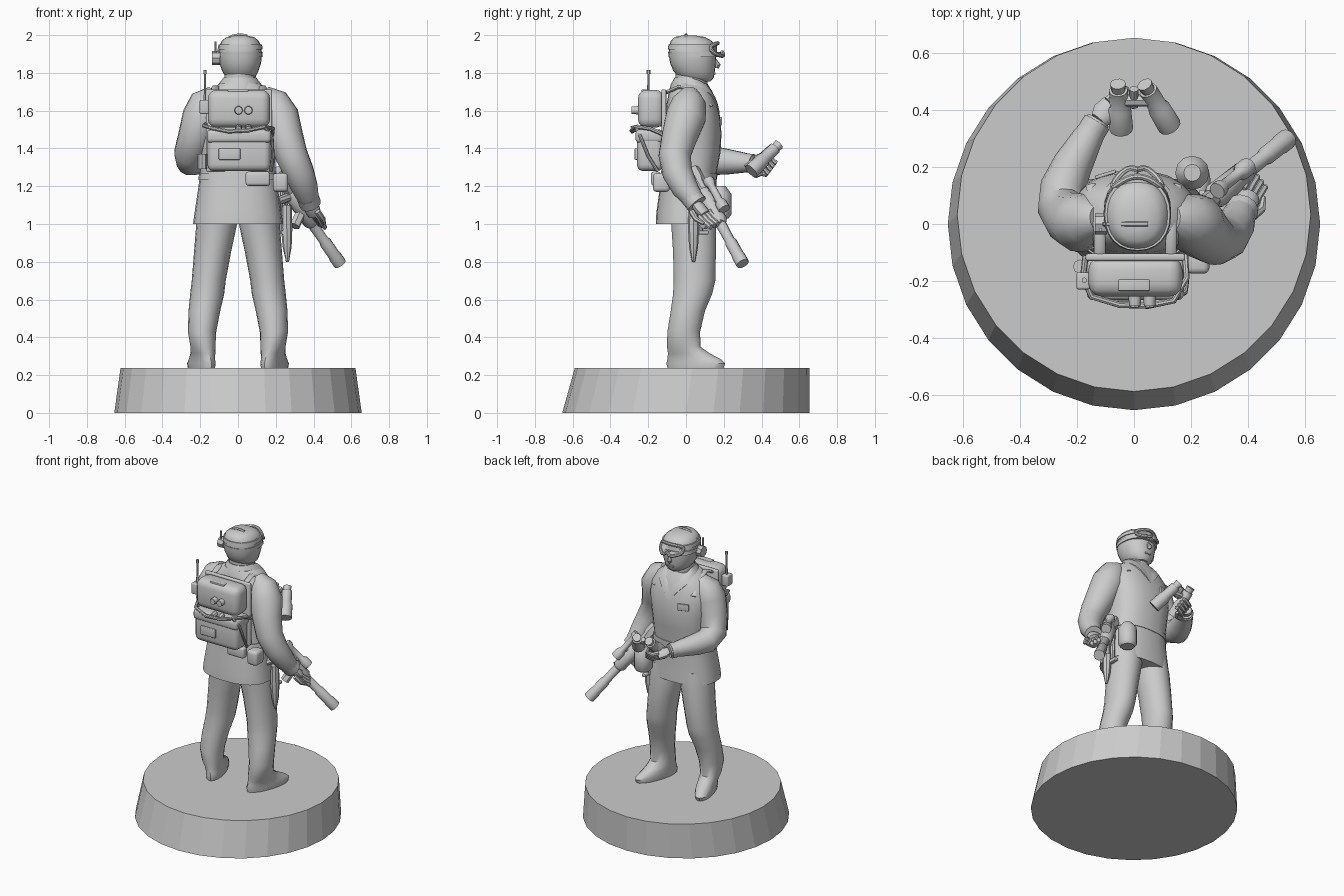
import bpy, bmesh, math
from math import sin, cos, pi
from mathutils import Vector as V, Matrix

grey = bpy.data.materials.new("plain grey")
grey.diffuse_color = (0.6, 0.6, 0.6, 1)


def finish(name, bm, angle=40):
    bmesh.ops.recalc_face_normals(bm, faces=bm.faces)
    me = bpy.data.meshes.new(name)
    bm.to_mesh(me)
    bm.free()
    me.materials.append(grey)
    ob = bpy.data.objects.new(name, me)
    bpy.context.collection.objects.link(ob)
    bpy.ops.object.select_all(action='DESELECT')
    ob.select_set(True)
    bpy.context.view_layer.objects.active = ob
    bpy.ops.object.shade_smooth_by_angle(angle=math.radians(angle))
    return ob


def skin(name, rings, closed=False, angle=40):
    """Bridge rings of points into a capped (or looped) surface."""
    bm = bmesh.new()
    vs = [[bm.verts.new(p) for p in r] for r in rings]
    n, m = len(vs[0]), len(vs)
    for i in range(m if closed else m - 1):
        a, b = vs[i], vs[(i + 1) % m]
        for j in range(n):
            k = (j + 1) % n
            bm.faces.new((a[j], a[k], b[k], b[j]))
    if not closed:
        bm.faces.new(vs[0])
        bm.faces.new(vs[-1])
    return finish(name, bm, angle)


def loft(name, secs, n=20, power=2.0, shape=None, angle=40):
    """Horizontal rounded sections (cx, cy, z, rx, ry)."""
    def sup(c, r):
        return math.copysign(abs(c) ** (2 / power), c) * r
    rings = []
    for cx, cy, z, rx, ry in secs:
        ring = [V((cx + sup(cos(2 * pi * i / n), rx), cy + sup(sin(2 * pi * i / n), ry), z)) for i in range(n)]
        rings.append([shape(p) for p in ring] if shape else ring)
    return skin(name, rings, angle=angle)


def tube(name, pts, radii, n=10, closed=False, flat=1.0):
    """Round tube along a path; one radius or one per point."""
    pts = [V(p) for p in pts]
    m = len(pts)
    if not isinstance(radii, (list, tuple)):
        radii = [radii] * m
    u, rings = None, []
    for i, p in enumerate(pts):
        a = pts[i - 1] if i or closed else p
        b = pts[(i + 1) % m] if i < m - 1 or closed else p
        t = (b - a).normalized()
        if u is None:
            u = t.cross(V((0, 0, 1)) if abs(t.z) < .9 else V((1, 0, 0)))
        u = (u - t * u.dot(t)).normalized()
        w = t.cross(u)
        rings.append([p + radii[i] * (u * cos(2 * pi * j / n) + w * flat * sin(2 * pi * j / n)) for j in range(n)])
    return skin(name, rings, closed)


def box(name, c, size, bevel=0.0, rot=None):
    bm = bmesh.new()
    bmesh.ops.create_cube(bm, size=1)
    bmesh.ops.scale(bm, vec=size, verts=bm.verts)
    if bevel:
        bmesh.ops.bevel(bm, geom=bm.edges[:], offset=bevel, segments=3, affect='EDGES', profile=.5)
    if rot:
        bm.transform(rot)
    bmesh.ops.translate(bm, vec=c, verts=bm.verts)
    return finish(name, bm)


# Display base, front slanted and rear upright
loft("display_base", [(0, 0, 0, .655, .655), (0, .033, .237, .622, .622)], n=28, angle=10)

# Trouser legs with boots, toes turned out
for s, side in ((-1, "left"), (1, "right")):
    def splay(p, s=s):
        k = max(0, min(1, (.42 - p.z) / .15))
        p.x += s * k * .28 * (p.y - .02)
        return p
    loft(side + "_leg", [
        (s * .185, .05, .235, .058, .15), (s * .185, .052, .262, .062, .158), (s * .185, .042, .285, .06, .143),
        (s * .187, .015, .315, .062, .112), (s * .19, -.012, .35, .066, .09), (s * .19, -.012, .43, .075, .088),
        (s * .178, .01, .54, .084, .092), (s * .163, .035, .63, .09, .105), (s * .155, .045, .7, .09, .112),
        (s * .135, .045, .85, .098, .115), (s * .113, .04, 1.0, .108, .12), (s * .11, .03, 1.08, .1, .12)],
        n=18, shape=splay)

# Long jacket
loft("jacket", [
    (0, .005, 1.0, .238, .165), (0, .005, 1.06, .23, .162), (0, .01, 1.18, .212, .15), (0, .015, 1.27, .2, .147),
    (0, .03, 1.38, .198, .153), (0, .035, 1.48, .21, .153), (.003, .035, 1.57, .215, .145),
    (.005, .03, 1.64, .205, .132), (.008, .025, 1.7, .165, .115), (.01, .02, 1.745, .105, .092)],
    n=24, power=2.4)

# Collar and scarf, dipping to a point at the chest
def dip(p):
    f = max(0, (p.y - .02) / .15)
    p.z -= .13 * f * max(0, 1 - abs(p.x - .01) / .13)
    return p
loft("collar", [(.01, .025, 1.68, .135, .12), (.01, .045, 1.705, .14, .135), (.01, .045, 1.74, .115, .125),
                (.01, .04, 1.775, .09, .1)], n=24, shape=dip)
loft("scarf", [(.01, .03, 1.70, .085, .085), (.01, .03, 1.8, .08, .085)])

# Hooded head
loft("head", [
    (.015, .06, 1.755, .05, .07), (.014, .055, 1.775, .078, .092), (.012, .043, 1.81, .096, .11),
    (.012, .037, 1.85, .11, .121), (.012, .034, 1.9, .115, .126), (.012, .034, 1.94, .111, .124),
    (.012, .028, 1.97, .098, .108), (.012, .02, 1.99, .072, .08), (.012, .015, 1.998, .03, .035)], n=24, power=2.2)
tube("nose", [(.012, .15, 1.875), (.012, .168, 1.84), (.012, .165, 1.825)], [.008, .016, .009], 8)
box("mouth", (.012, .15, 1.797), (.045, .012, .01), .003)
loft("hood_brow", [(.012, .042, 1.885, .119, .134), (.012, .036, 1.91, .119, .131)], n=24, power=2.2)

# Goggles pushed up on the brow, with strap
def lens_path(k, out):
    pts = []
    for i in range(28):
        a = 2 * pi * i / 28
        x, h = .085 * k * cos(a), math.copysign(abs(sin(a)) ** .7, sin(a)) * .035 * k
        if h < 0:
            h += .022 * max(0, 1 - abs(x) / .025)
        pts.append((.012 + x, .185 + out - x * x * 7 - h * .5, 1.922 + h))
    return pts
tube("goggle_frame", lens_path(1, 0), .011, 8, closed=True)
skin("goggle_lens", [lens_path(.95, -.05), lens_path(.95, -.004)])
loft("goggle_strap", [(.012, .034, 1.925, .119, .13), (.012, .034, 1.95, .115, .127)], n=24, power=2.2)

# Headset
tube("earpiece", [(-.095, 0, 1.878), (-.137, 0, 1.878)], .037, 8)
tube("headset_aerial", [(-.118, -.02, 1.88), (-.118, -.02, 1.965)], .006, 6)
tube("headset_band", [(.012 + .119 * cos(a), .0, 1.89 + .112 * sin(a)) for a in [pi * i / 10 for i in range(4, 11)]],
     .009, 6)

# Arms with cuffs
tube("right_arm", [(.13, .02, 1.69), (.18, .015, 1.645), (.215, .0, 1.57), (.25, -.035, 1.46), (.285, -.06, 1.36),
                   (.325, -.045, 1.27), (.355, -.005, 1.19), (.38, .05, 1.115)],
     [.05, .09, .108, .096, .086, .08, .07, .052], 14)
tube("left_arm", [(-.12, .02, 1.69), (-.165, .015, 1.645), (-.19, .005, 1.57), (-.225, .02, 1.46), (-.255, .06, 1.37),
                  (-.25, .13, 1.335), (-.215, .21, 1.33), (-.165, .3, 1.325), (-.125, .365, 1.32)],
     [.05, .09, .105, .094, .085, .08, .07, .055, .042], 14)
tube("right_cuff", [(.368, .025, 1.145), (.383, .058, 1.105)], .058, 12)
tube("left_cuff", [(-.15, .325, 1.323), (-.13, .358, 1.32)], .05, 12)

# Hands with four fingers and a thumb
def hand(name, wrist, reach, spread, curl):
    w, d, s, c = V(wrist), V(reach), V(spread), V(curl)
    tube(name + "_palm", [w, w + d * .4, w + d], [.032, .046, .04], 10, flat=.7)
    for i in range(4):
        p = w + d * .9 + s * (i - 1.5) * .45
        tube(f"{name}_finger_{i}", [p, p + d * .5 + c * .2, p + d * .7 + c, p + d * .3 + c * 1.6],
             [.014, .014, .013, .009], 7)
    p = w + d * .4 - s
    tube(name + "_thumb", [p, p + d * .4 - s * .3 + c * .5, p + d * .8 + c * .8], [.017, .015, .01], 7)
hand("right_hand", (.38, .05, 1.11), (.025, .05, -.06), (-.03, .04, .02), (.02, .03, -.02))
hand("left_hand", (-.125, .365, 1.32), (.05, .055, -.025), (-.02, .03, .04), (.03, .0, .02))

# Binoculars: two stepped barrels and a bridge
for s, a, b in (("left", (-.045, .335, 1.28), (-.055, .47, 1.4)), ("right", (.125, .345, 1.28), (.05, .47, 1.4))):
    a, b = V(a), V(b)
    tube(s + "_barrel", [a, a.lerp(b, .5), a.lerp(b, .55), b], [.042, .04, .034, .033], 12)
    tube(s + "_eyepiece", [b, b.lerp(a, -.17)], [.024, .028], 10)
tube("binocular_bridge", [(-.05, .435, 1.375), (.06, .435, 1.375)], .022, 8)
tube("focus_wheel", [(.0, .415, 1.36), (.0, .475, 1.41)], .016, 8)

# Backpack: board, two sacks, pocket, knobs
box("pack_board", (.005, -.117, 1.495), (.35, .025, .435), .008)
box("upper_sack", (.005, -.185, 1.61), (.33, .14, .2), .045)
box("lower_sack", (.005, -.19, 1.39), (.335, .14, .22), .035)
box("sack_flap", (.005, -.195, 1.465), (.34, .145, .07), .02)
box("pack_pocket", (-.045, -.262, 1.37), (.115, .02, .06), .005)
box("pack_label", (.0, -.215, 1.705), (.11, .04, .015), .004)
for x in (.003, .055):
    tube("pack_knob", [(x, -.24, 1.602), (x, -.288, 1.602)], [.024, .02], 10)
    tube("pack_toggle", [(x, -.25, 1.51), (x, -.29, 1.50)], .018, 8)

# Tube frame wrapped round the pack
tube("pack_frame", [(-.17, -.11, 1.53), (-.18, -.19, 1.52), (-.15, -.255, 1.51), (-.05, -.285, 1.49), (.05, -.288, 1.495),
                    (.14, -.27, 1.515), (.185, -.19, 1.505), (.18, -.11, 1.47)], .011, 8)
tube("pack_hose", [(.14, -.265, 1.515), (.18, -.24, 1.46), (.185, -.2, 1.36), (.175, -.15, 1.28)], .009, 8)
for s in (-1, 1):
    tube("shoulder_strap", [(s * .125 + .005, -.12, 1.69), (s * .125 + .005, -.04, 1.725), (s * .13, .06, 1.70),
                            (s * .15, .135, 1.62)], .02, 8, flat=.5)

# Radio with aerial on the pack side
box("radio", (-.178, -.2, 1.62), (.05, .06, .075), .008)
tube("radio_aerial", [(-.175, -.2, 1.65), (-.175, -.198, 1.8)], [.008, .005], 6)
tube("aerial_tip", [(-.175, -.198, 1.795), (-.175, -.198, 1.815)], .01, 6)
tube("side_canister", [(-.19, -.15, 1.29), (-.19, -.15, 1.37)], .025, 8)

# Belt gear: belt, pouches, bottle, knife
loft("belt", [(0, .012, 1.235, .211, .153), (0, .014, 1.27, .205, .152)], n=24, power=2.4)
box("rear_pouch", (.105, -.16, 1.24), (.13, .05, .075), .015)
box("hip_pouch", (.225, -.13, 1.22), (.08, .09, .1), .02)
tube("hip_bottle", [(.205, .18, 1.03), (.205, .18, 1.05), (.205, .18, 1.16), (.205, .18, 1.2)], [.045, .06, .06, .03], 12)
tube("knife_sheath", [(.258, .04, 1.1), (.258, .04, .98), (.26, .04, .88), (.262, .04, .8)], [.026, .03, .024, .008], 8)
tube("knife_grip", [(.235, .075, 1.18), (.24, .075, .95)], .014, 8)
box("knife_strap", (.245, .07, .955), (.03, .1, .02), .005)

# Chest badge
box("chest_badge", (-.1, .175, 1.545), (.075, .012, .045), .003, Matrix.Rotation(.3, 4, 'Z'))

# Rifle slung down across the hip
a, b = V((.2, .03, 1.28)), V((.54, .30, .79))
d = (b - a).normalized()
up = V((.45, .55, .63))
up = (up - d * up.dot(d)).normalized()
def along(f, h=0):
    return a.lerp(b, f) + up * h
tube("rifle_stock", [along(0), along(.1), along(.14), along(.3)], [.045, .045, .034, .034], 8)
tube("rifle_receiver", [along(.22), along(.25), along(.55), along(.58)], [.035, .046, .044, .03], 8)
tube("rifle_barrel", [along(.5), along(.75), along(.77), along(.9), along(.92), along(1)],
     [.03, .027, .033, .033, .036, .036], 10)
tube("rifle_scope", [along(.18, .065), along(.22, .065), along(.25, .065), along(.4, .065), along(.43, .065),
                     along(.5, .065)], [.03, .03, .02, .02, .032, .032], 10)
tube("rifle_magazine", [along(.42, -.02), along(.45, -.11)], .028, 6)
tube("rifle_grip", [along(.25, -.02), along(.18, -.11)], .023, 8)
for f in (.27, .38):
    tube("scope_mount", [along(f, .02), along(f, .065)], .014, 6)
